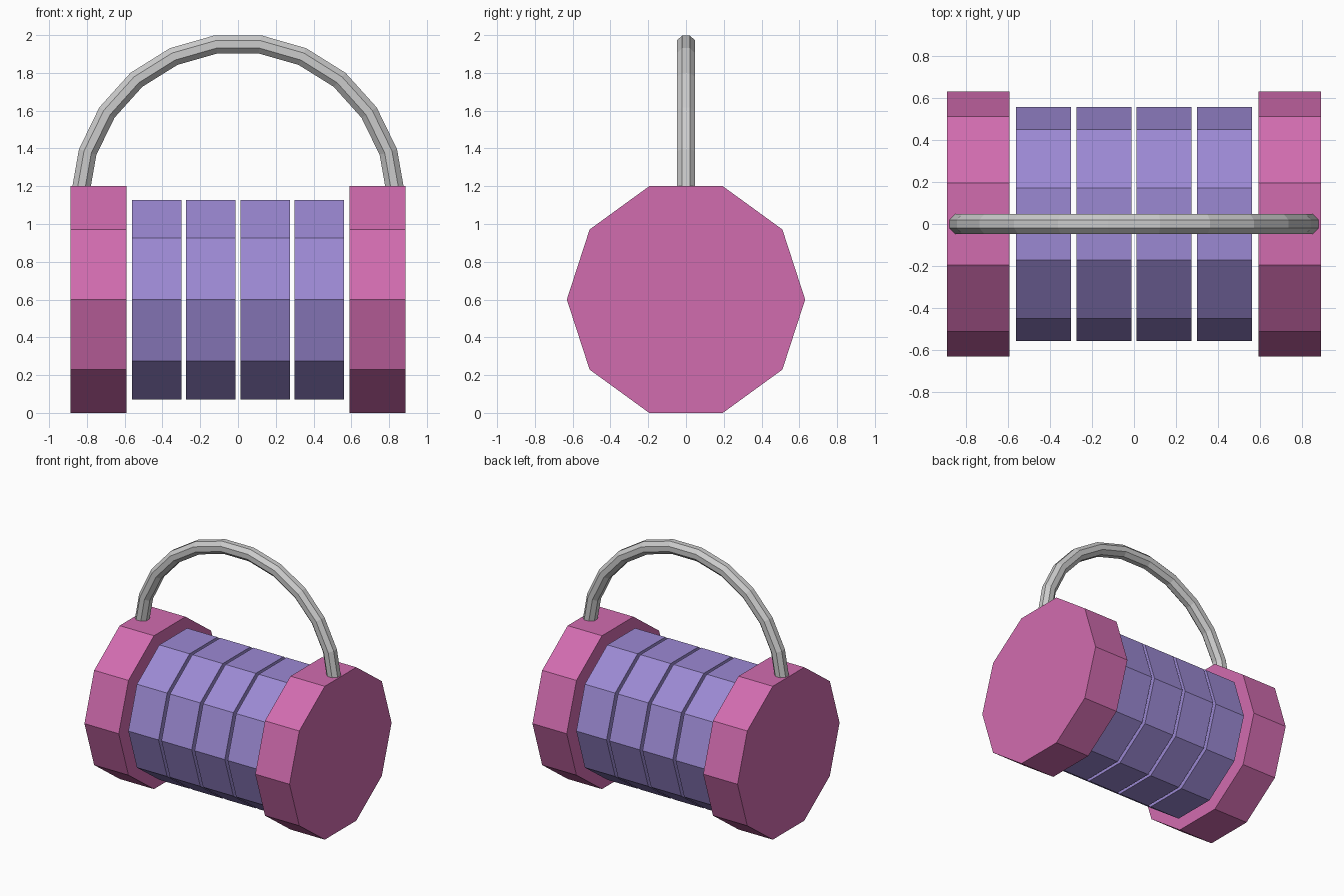
import bpy, bmesh
from math import cos, sin, pi, radians
from mathutils import Vector

if "Cube" in bpy.data.objects:
    bpy.data.objects.remove(bpy.data.objects["Cube"])

AXIS_Z = 0.6


def material(name, rgb):
    m = bpy.data.materials.new(name)
    m.diffuse_color = (*rgb, 1)
    m.use_nodes = True
    m.node_tree.nodes["Principled BSDF"].inputs["Base Color"].default_value = m.diffuse_color
    return m


def loft(name, sections, mat=None):
    """Flat-shaded closed solid through a list of equal-sided cross-sections."""
    bm = bmesh.new()
    rings = [[bm.verts.new(p) for p in s] for s in sections]
    n = len(rings[0])
    for a, b in zip(rings, rings[1:]):
        for i in range(n):
            j = (i + 1) % n
            bm.faces.new((a[i], a[j], b[j], b[i]))
    bm.faces.new(rings[0])
    bm.faces.new(rings[-1])
    bmesh.ops.recalc_face_normals(bm, faces=bm.faces)
    mesh = bpy.data.meshes.new(name)
    bm.to_mesh(mesh)
    bm.free()
    if mat:
        mesh.materials.append(mat)
    obj = bpy.data.objects.new(name, mesh)
    bpy.context.collection.objects.link(obj)
    return obj


def drum(name, x0, x1, half_height, mat):
    """Ten-sided drum lying along x, flat side up."""
    r = half_height / cos(pi / 10)
    loft(name, [[(x, r * cos(i * pi / 5), AXIS_Z + r * sin(i * pi / 5))
                 for i in range(10)] for x in (x0, x1)], mat)


plum = material("plum", (0.64, 0.15, 0.43))
violet = material("violet", (0.33, 0.25, 0.65))

# End caps
drum("left_end_cap", -0.888, -0.591, 0.6, plum)
drum("right_end_cap", 0.591, 0.888, 0.6, plum)

# Four separate dial discs
for k in range(4):
    x = -0.43 + k * 0.2867
    drum(f"dial_{k + 1}", x - 0.131, x + 0.131, 0.528, violet)

# Shackle: octagonal tube swept along an arc, ends sunk in the caps
centre_z, arc_r, tube_r = 1.122, 0.837, 0.0525
sections = []
for k in range(12):
    a = radians(2 + 16 * k)
    out = Vector((cos(a), 0, sin(a)))
    mid = Vector((0, 0, centre_z)) + out * arc_r
    sections.append([mid + out * tube_r * cos(t) + Vector((0, tube_r * sin(t), 0))
                     for t in ((i + 0.5) * pi / 4 for i in range(8))])
loft("shackle", sections)
